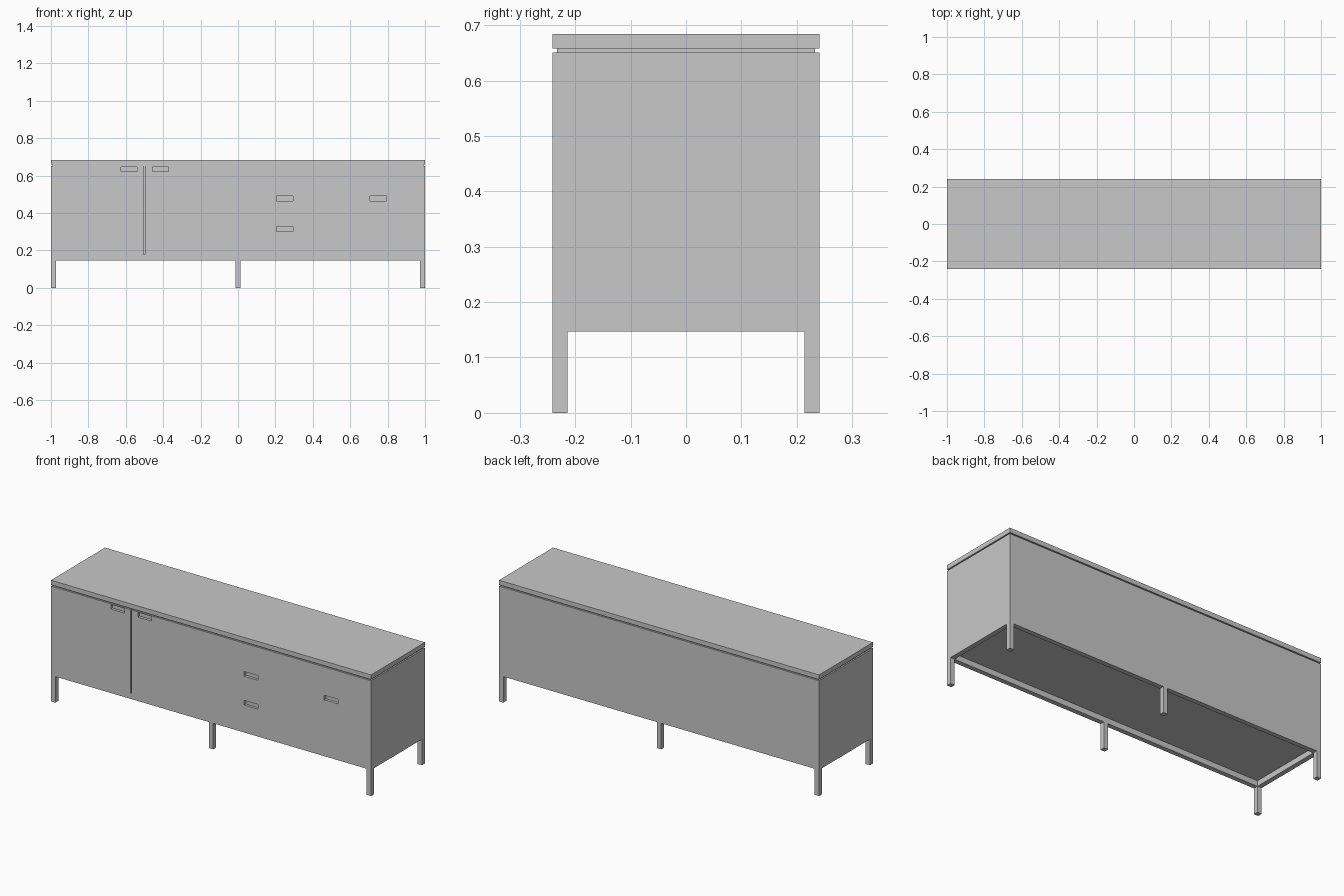
import bpy
import bmesh
from mathutils import Matrix, Vector

if "Cube" in bpy.data.objects:
    bpy.data.objects.remove(bpy.data.objects["Cube"])

HALF_X, HALF_Y = 1.0, 0.241
FLOOR, BODY_TOP, LID_BOTTOM, LID_TOP = 0.147, 0.651, 0.658, 0.684
LEG = 0.027
RAIL_TOP = 0.178
REVEAL = 0.008

grey = bpy.data.materials.new("cabinet grey")
grey.use_nodes = True
grey.diffuse_color = (0.58, 0.58, 0.58, 1)
grey.node_tree.nodes["Principled BSDF"].inputs["Base Color"].default_value = grey.diffuse_color


def box(name, low, high):
    """Axis-aligned box between two corners."""
    low, high = Vector(low), Vector(high)
    bm = bmesh.new()
    bmesh.ops.create_cube(bm, size=1)
    size = high - low
    bm.transform(Matrix.Translation((low + high) / 2) @ Matrix.Diagonal((*size, 1)))
    mesh = bpy.data.meshes.new(name)
    bm.to_mesh(mesh)
    bm.free()
    mesh.materials.append(grey)
    obj = bpy.data.objects.new(name, mesh)
    bpy.context.collection.objects.link(obj)
    return obj


def cut(target, low, high):
    """Cut a box-shaped recess into the target."""
    cutter = box("recess_cutter", low, high)
    cutter.hide_render = True
    mod = target.modifiers.new("recess", "BOOLEAN")
    mod.operation = "DIFFERENCE"
    mod.solver = "EXACT"
    mod.object = cutter
    bpy.context.view_layer.objects.active = target
    bpy.ops.object.modifier_apply(modifier=mod.name)
    bpy.data.objects.remove(cutter)


# Cabinet body with the underside set up inside a perimeter rail
body = box("cabinet_body", (-HALF_X, -HALF_Y, FLOOR), (HALF_X, HALF_Y, BODY_TOP))
cut(body, (LEG - HALF_X, LEG - HALF_Y, 0.1), (HALF_X - LEG, HALF_Y - LEG, RAIL_TOP))

# Gap between the two doors
cut(body, (-0.504, -0.3, RAIL_TOP), (-0.497, 0.015 - HALF_Y, 0.7))

# Recessed finger pulls: two on the doors, three on the drawers
for x, z in ((-0.583, 0.634), (-0.414, 0.634), (0.25, 0.478), (0.25, 0.315), (0.75, 0.478)):
    cut(body, (x - 0.043, -0.3, z - 0.013), (x + 0.043, 0.015 - HALF_Y, z + 0.013))

# Shadow gap and top slab
box("shadow_gap", (REVEAL - HALF_X, REVEAL - HALF_Y, BODY_TOP),
    (HALF_X - REVEAL, HALF_Y - REVEAL, LID_BOTTOM))
box("top_slab", (-HALF_X, -HALF_Y, LID_BOTTOM), (HALF_X, HALF_Y, LID_TOP))

# Six square legs, flush with the outside faces
for side, x in (("right", LEG / 2 - HALF_X), ("middle", 0), ("left", HALF_X - LEG / 2)):
    for end, y in (("front", LEG / 2 - HALF_Y), ("back", HALF_Y - LEG / 2)):
        box(f"{end}_{side}_leg", (x - LEG / 2, y - LEG / 2, 0), (x + LEG / 2, y + LEG / 2, FLOOR))
